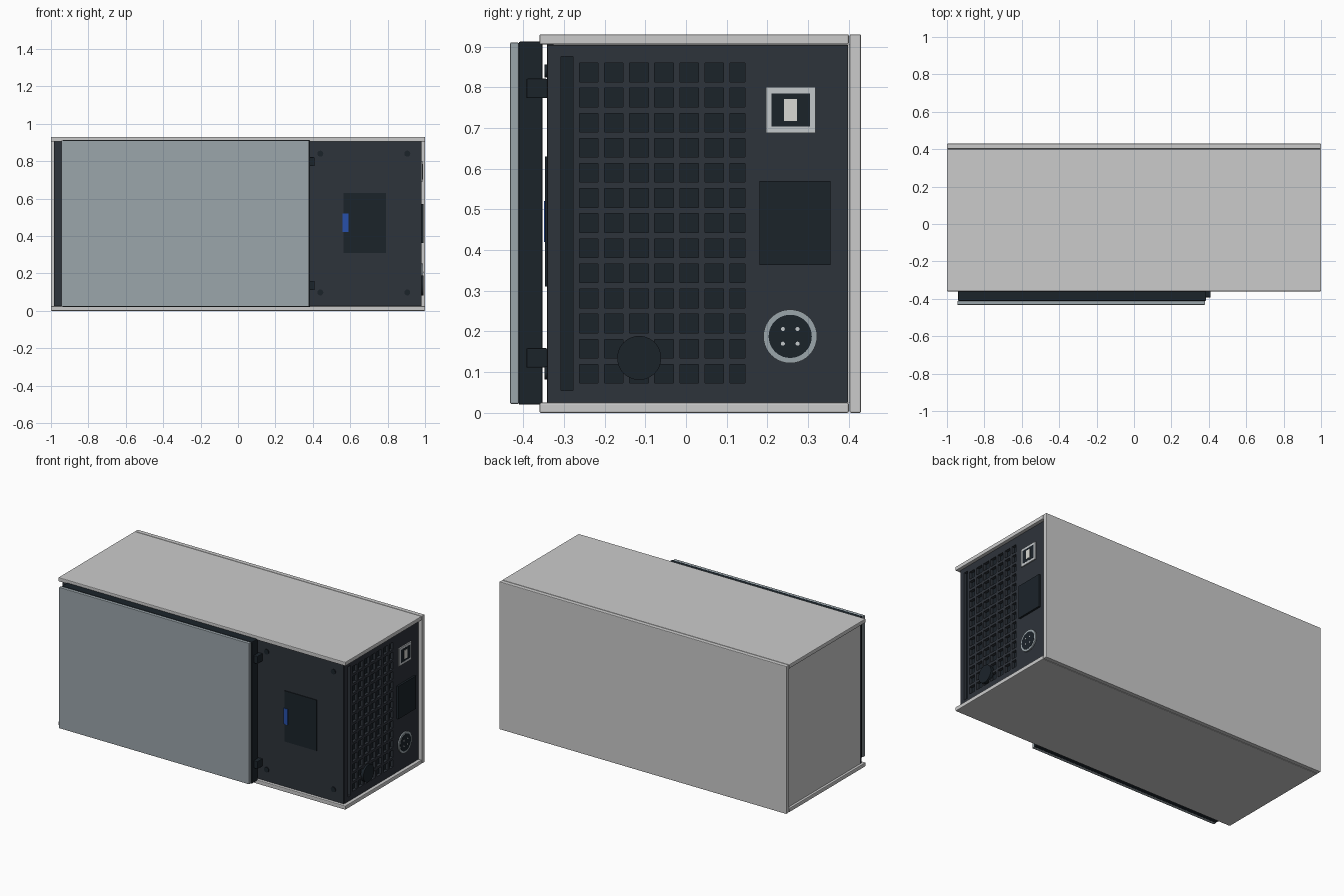
import bpy, bmesh, math
from mathutils import Matrix

if "Cube" in bpy.data.objects:
    bpy.data.objects.remove(bpy.data.objects["Cube"])


def material(name, rgb):
    m = bpy.data.materials.new(name)
    m.diffuse_color = (*rgb, 1)
    m.use_nodes = True
    m.node_tree.nodes["Principled BSDF"].inputs["Base Color"].default_value = m.diffuse_color
    return m


SLATE = material("slate", (0.027, 0.033, 0.043))
BLACK = material("black", (0.011, 0.017, 0.023))
STEEL = material("steel", (0.33, 0.38, 0.41))
BLUE = material("blue", (0.02, 0.08, 0.40))
SILVER = material("silver", (0.55, 0.58, 0.60))
SHELL = material("shell", (0.58, 0.58, 0.58))
IVORY = material("ivory", (0.7, 0.7, 0.66))


def finish(name, bm, mat, bevel=0.0):
    mesh = bpy.data.meshes.new(name)
    bm.to_mesh(mesh)
    bm.free()
    ob = bpy.data.objects.new(name, mesh)
    bpy.context.collection.objects.link(ob)
    if mat:
        mesh.materials.append(mat)
    if bevel:
        mod = ob.modifiers.new("bevel", "BEVEL")
        mod.width, mod.segments = bevel, 2
    return ob


def box(name, x, y, z, mat=None, bevel=0.0):
    """Box from (min, max) ranges."""
    bm = bmesh.new()
    bmesh.ops.create_cube(bm, size=1)
    for v in bm.verts:
        v.co = [r[0] + (c + 0.5) * (r[1] - r[0]) for c, r in zip(v.co, (x, y, z))]
    return finish(name, bm, mat, bevel)


def disc(name, centre, radius, depth, axis, mat, sides=32):
    bm = bmesh.new()
    rot = Matrix.Rotation(math.pi / 2, 4, "Y" if axis == "x" else "X")
    bmesh.ops.create_cone(bm, cap_ends=True, segments=sides, radius1=radius,
                          radius2=radius, depth=depth,
                          matrix=Matrix.Translation(centre) @ rot)
    ob = finish(name, bm, mat)
    smooth(ob)
    return ob


def smooth(ob):
    bpy.ops.object.select_all(action="DESELECT")
    ob.select_set(True)
    bpy.context.view_layer.objects.active = ob
    bpy.ops.object.shade_smooth_by_angle(angle=math.radians(35))


# Outer shell
box("top_panel", (-1, 1), (-0.36, 0.40), (0.905, 0.93), SHELL, 0.004)
box("bottom_panel", (-1, 1), (-0.36, 0.40), (0, 0.025), SHELL, 0.004)
box("back_panel", (-1, 1), (0.402, 0.43), (0, 0.93), SHELL, 0.004)
box("left_panel", (-0.985, -0.965), (-0.325, 0.402), (0.025, 0.905), SHELL)
box("front_panel", (-0.985, 0.975), (-0.342, -0.325), (0.025, 0.905), SLATE)

# Right panel: uneven grid with vent cells and one long slot left open
PITCH, HOLE = 0.0617, 0.046
cols = [(-0.262 + PITCH * i, -0.262 + PITCH * i + HOLE) for i in range(7)]
cols[-1] = (cols[-1][0], 0.145)
rows = [(0.073 + PITCH * i, 0.073 + PITCH * i + HOLE) for i in range(13)]
slot = (-0.307, -0.278)
ys = sorted([-0.34, 0.398, *slot] + [v for c in cols for v in c])
zs = sorted([0.026, 0.055, 0.875, 0.904] + [v for r in rows for v in r])
bm = bmesh.new()
for y0, y1 in zip(ys, ys[1:]):
    for z0, z1 in zip(zs, zs[1:]):
        in_slot = y0 == slot[0] and 0.05 < z0 and z1 < 0.88
        if in_slot or ((y0, y1) in cols and (z0, z1) in rows):
            continue
        bm.faces.new([bm.verts.new((0.98, y, z)) for y, z in
                      ((y0, z0), (y1, z0), (y1, z1), (y0, z1))])
bmesh.ops.remove_doubles(bm, verts=bm.verts, dist=1e-5)
grille = finish("right_grille_panel", bm, SLATE)
solid = grille.modifiers.new("thickness", "SOLIDIFY")
solid.thickness, solid.offset = 0.018, -1
box("grille_backing", (0.952, 0.962), (-0.325, 0.398), (0.026, 0.904), BLACK)

# Sliding door with its carrier and guide tabs
box("door_carrier", (-0.94, 0.385), (-0.411, -0.352), (0.02, 0.912), BLACK, 0.004)
box("door_face", (-0.945, 0.38), (-0.432, -0.411), (0.022, 0.91), STEEL, 0.003)
for i, z in enumerate((0.135, 0.797)):
    box(f"door_tab_{i}", (0.36, 0.41), (-0.392, -0.341), (z - 0.024, z + 0.024), BLACK, 0.003)

# Front controls
box("front_display", (0.565, 0.79), (-0.346, -0.34), (0.31, 0.63), BLACK)
box("display_button", (0.56, 0.59), (-0.349, -0.34), (0.42, 0.52), BLUE)
for x in (0.44, 0.905):
    for z in (0.098, 0.84):
        disc("front_screw", (x, -0.343, z), 0.016, 0.008, "y", BLACK, 24)

# Right side connectors
cy, cz = 0.257, 0.744
box("data_port_frame", (0.97, 0.987), (cy - 0.061, cy + 0.061), (cz - 0.056, cz + 0.056), SILVER)
box("data_port_socket", (0.975, 0.988), (cy - 0.047, cy + 0.047), (cz - 0.041, cz + 0.041), BLACK)
box("data_port_core", (0.975, 0.990), (cy - 0.016, cy + 0.016), (cz - 0.027, cz + 0.027), IVORY)
box("rating_plate", (0.97, 0.992), (0.18, 0.355), (0.363, 0.57), BLACK)
disc("side_knob", (0.982, -0.115, 0.135), 0.054, 0.02, "x", BLACK, 40)
cy, cz = 0.256, 0.188
disc("power_socket_ring", (0.98, cy, cz), 0.066, 0.016, "x", STEEL, 40)
disc("power_socket", (0.981, cy, cz), 0.053, 0.016, "x", BLACK, 40)
for dy in (-0.018, 0.018):
    for dz in (-0.018, 0.018):
        disc("power_pin", (0.985, cy + dy, cz + dz), 0.005, 0.012, "x", SILVER, 12)
